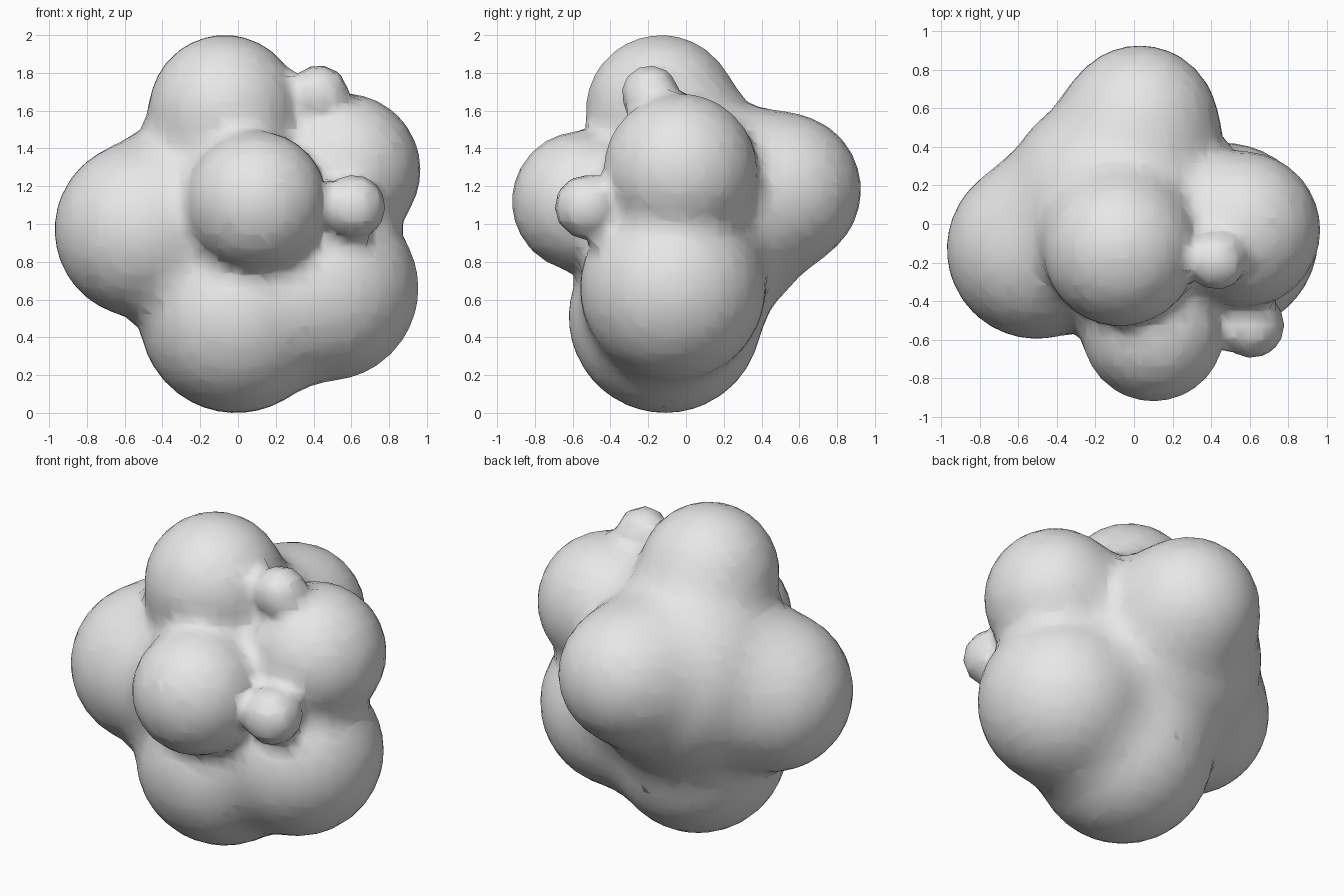
import bpy

cube = bpy.data.objects.get("Cube")
if cube:
    bpy.data.objects.remove(cube, do_unlink=True)

# Pale grey material
grey = bpy.data.materials.new("pale_grey")
grey.use_nodes = True
grey.diffuse_color = (0.8, 0.8, 0.8, 1)
grey.node_tree.nodes["Principled BSDF"].inputs["Base Color"].default_value = (0.8, 0.8, 0.8, 1)

# Lobes of the blob: centre and visible radius
LOBES = {
    "core": ((-0.07, 0.08, 1.07), 0.62),
    "top": ((-0.07, -0.13, 1.6), 0.4),
    "right": ((-0.505, -0.13, 0.97), 0.465),
    "front": ((0.1, -0.55, 1.12), 0.37),
    "back": ((0.03, 0.52, 1.18), 0.405),
    "upper_left": ((0.56, -0.03, 1.285), 0.405),
    "lower_left": ((0.465, -0.07, 0.66), 0.49),
    "bottom": ((-0.01, -0.11, 0.51), 0.51),
    "top_bump": ((0.43, -0.19, 1.69), 0.15),
    "front_bump": ((0.61, -0.525, 1.09), 0.168),
}

# Blended body from stiff metaballs, which keep tight creases
ball = bpy.data.metaballs.new("blob_body")
ball.resolution = ball.render_resolution = 0.07
ball.threshold = 0.6
stiffness = 10.0
reach = (1 - (ball.threshold / stiffness) ** (1 / 3)) ** 0.5
for centre, radius in LOBES.values():
    element = ball.elements.new(type='BALL')
    element.co = centre
    element.radius = radius / reach
    element.stiffness = stiffness
body = bpy.data.objects.new("blob_body", ball)
bpy.context.scene.collection.objects.link(body)
bpy.context.view_layer.update()

# Turn the blend into a smooth mesh
for other in bpy.context.selected_objects:
    other.select_set(False)
body.select_set(True)
bpy.context.view_layer.objects.active = body
bpy.ops.object.convert(target='MESH')
body = bpy.context.view_layer.objects.active
body.name = "blob_body"
body.data.materials.clear()
body.data.materials.append(grey)
bpy.ops.object.shade_smooth()
